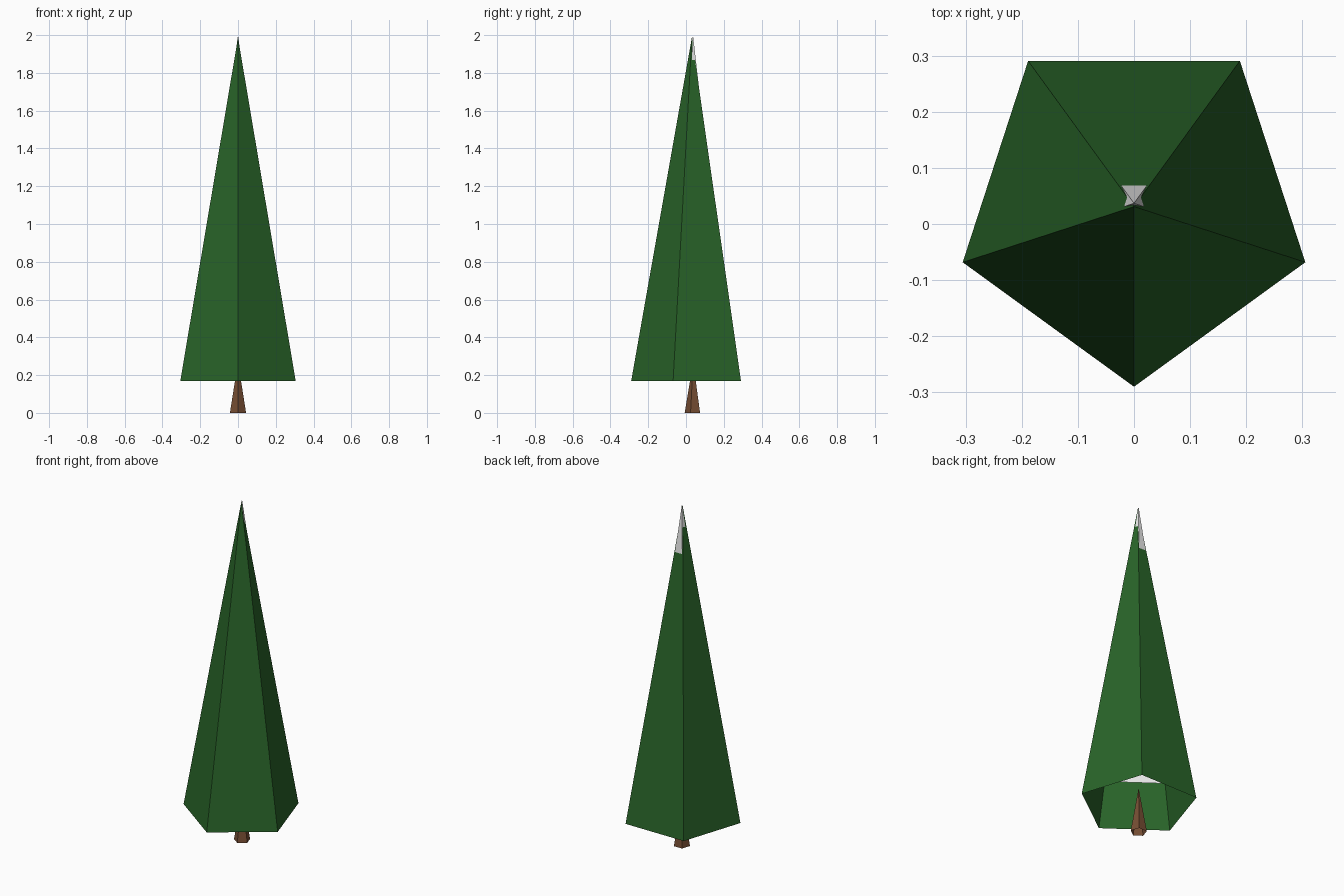
import bpy
import bmesh
from math import cos, sin, tau, pi

cube = bpy.data.objects.get("Cube")
if cube:
    bpy.data.objects.remove(cube, do_unlink=True)


def make_material(name, rgb):
    mat = bpy.data.materials.new(name)
    mat.use_nodes = True
    colour = (*rgb, 1.0)
    mat.diffuse_color = colour
    mat.node_tree.nodes["Principled BSDF"].inputs["Base Color"].default_value = colour
    return mat


def open_cone(name, mat, centre_y, radius, base_z, tip_z, sides=5):
    """Flat-faced cone with no base, one corner pointing to the front."""
    bm = bmesh.new()
    tip = bm.verts.new((0, centre_y, tip_z))
    ring = []
    for i in range(sides):
        a = -pi / 2 + tau * i / sides
        ring.append(bm.verts.new((radius * cos(a), centre_y + radius * sin(a), base_z)))
    for i in range(sides):
        bm.faces.new((ring[i], ring[(i + 1) % sides], tip))
    mesh = bpy.data.meshes.new(name)
    bm.to_mesh(mesh)
    bm.free()
    mesh.materials.append(mat)
    obj = bpy.data.objects.new(name, mesh)
    bpy.context.collection.objects.link(obj)
    return obj


green = make_material("pine green", (0.022, 0.127, 0.022))
brown = make_material("bark brown", (0.18, 0.075, 0.033))
white = make_material("snow white", (0.8, 0.8, 0.8))

# Trunk tapers to a point inside the hollow foliage
open_cone("trunk", brown, 0.038, 0.045, 0.0, 0.27)

# Foliage, open underneath
open_cone("foliage", green, 0.031, 0.321, 0.17, 1.987)

# Snow cone nested in the foliage, showing through at the back of the tip
open_cone("snow_cap", white, 0.037, 0.225, 0.41, 2.0)
